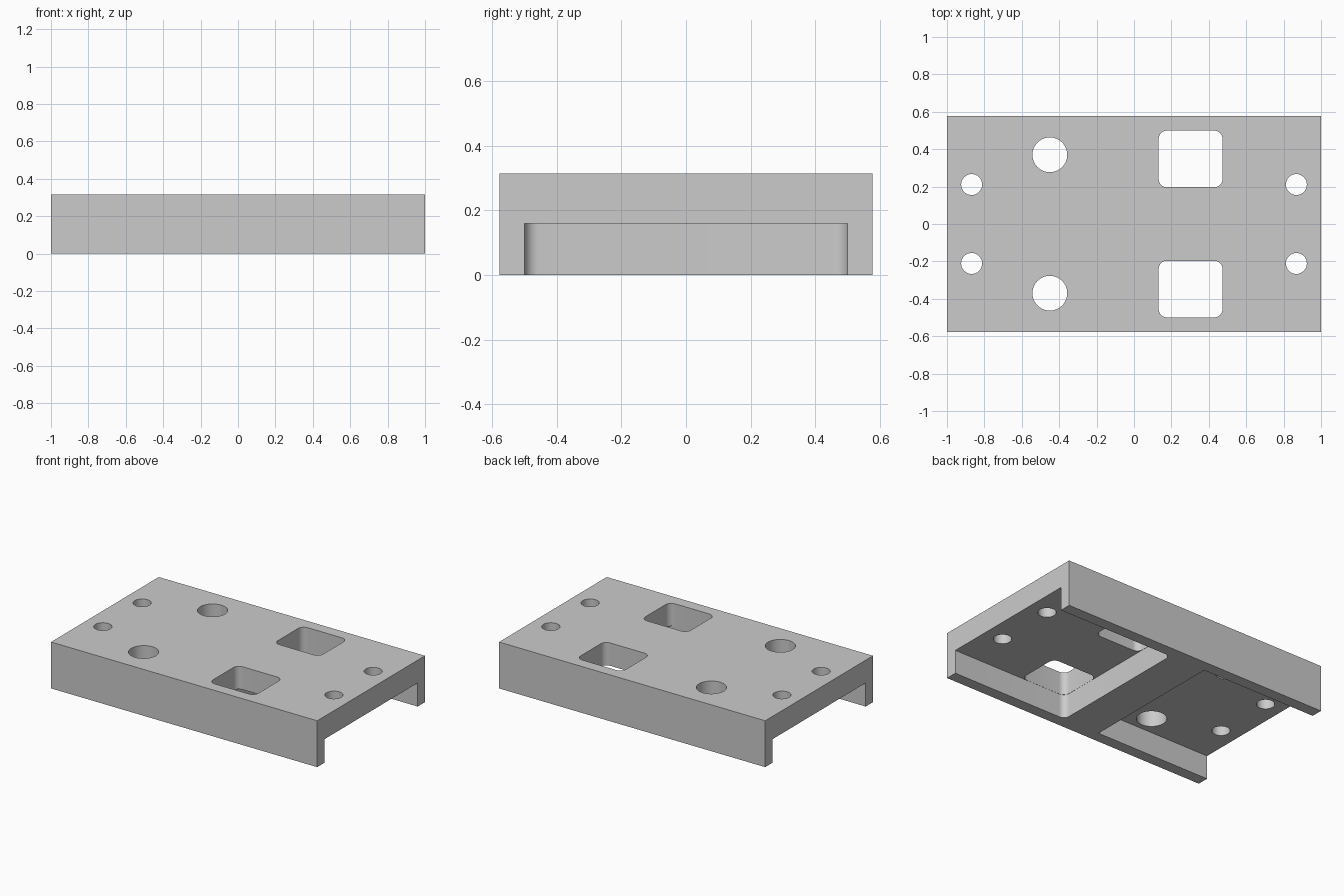
import bpy
import bmesh
from math import cos, sin, pi

if "Cube" in bpy.data.objects:
    bpy.data.objects.remove(bpy.data.objects["Cube"], do_unlink=True)

HALF_W, HEIGHT, FLOOR = 0.578, 0.315, 0.16
POCKET_W, FILLET = 0.5, 0.043

grey = bpy.data.materials.new("plain grey")
grey.use_nodes = True
colour = (0.6, 0.6, 0.6, 1)
grey.diffuse_color = colour
grey.node_tree.nodes["Principled BSDF"].inputs["Base Color"].default_value = colour


def prism(name, outline, z0, z1):
    """Extrude a counter-clockwise outline from z0 up to z1."""
    bm = bmesh.new()
    face = bm.faces.new([bm.verts.new((x, y, z0)) for x, y in outline])
    top = bmesh.ops.extrude_face_region(bm, geom=[face])["geom"]
    verts = [g for g in top if isinstance(g, bmesh.types.BMVert)]
    bmesh.ops.translate(bm, verts=verts, vec=(0, 0, z1 - z0))
    bmesh.ops.recalc_face_normals(bm, faces=bm.faces)
    mesh = bpy.data.meshes.new(name)
    bm.to_mesh(mesh)
    bm.free()
    mesh.materials.append(grey)
    obj = bpy.data.objects.new(name, mesh)
    bpy.context.collection.objects.link(obj)
    return obj


def arc(x, y, r, start, sweep, steps):
    return [(x + r * cos(start + sweep * i / steps),
             y + r * sin(start + sweep * i / steps)) for i in range(steps + 1)]


def rectangle(x0, x1, y0, y1, r=0):
    """Rectangle, with rounded corners if r is given."""
    if not r:
        return [(x0, y0), (x1, y0), (x1, y1), (x0, y1)]
    points = []
    centres = [(x1 - r, y1 - r), (x0 + r, y1 - r), (x0 + r, y0 + r), (x1 - r, y0 + r)]
    for i, (x, y) in enumerate(centres):
        points += arc(x, y, r, i * pi / 2, pi / 2, 10)
    return points


def circle(x, y, r):
    return arc(x, y, r, 0, 2 * pi, 64)[:-1]


# Solid block
plate = prism("mounting_plate", rectangle(-1, 1, -HALF_W, HALF_W), 0, HEIGHT)

# Underside pockets, open at both ends with a rib left between them
cutters = [
    prism("rounded_pocket_cutter", rectangle(0.131, 1.2, -POCKET_W, POCKET_W, FILLET), -0.1, FLOOR),
    prism("square_pocket_cutter", rectangle(-1.2, -0.138, -POCKET_W, POCKET_W), -0.1, FLOOR),
]

# Windows and round holes, mirrored front to back
for side in (-1, 1):
    y0, y1 = sorted((side * 0.197, side * (POCKET_W - 0.001)))
    cutters.append(prism("window_cutter", rectangle(0.132, 0.473, y0, y1, FILLET), 0.1, 0.4))
    cutters.append(prism("large_hole_cutter", circle(-0.45, side * 0.37, 0.093), 0.1, 0.4))
    for x in (-0.868, 0.868):
        cutters.append(prism("small_hole_cutter", circle(x, side * 0.211, 0.056), 0.1, 0.4))

# Cut everything out of the block
bpy.ops.object.select_all(action="DESELECT")
bpy.context.view_layer.objects.active = plate
plate.select_set(True)
for cutter in cutters:
    cutter.hide_render = True
    mod = plate.modifiers.new(cutter.name, "BOOLEAN")
    mod.operation = "DIFFERENCE"
    mod.solver = "EXACT"
    mod.object = cutter
    bpy.ops.object.modifier_apply(modifier=mod.name)
for cutter in cutters:
    bpy.data.objects.remove(cutter, do_unlink=True)

bpy.ops.object.shade_smooth_by_angle(angle=pi / 6)
